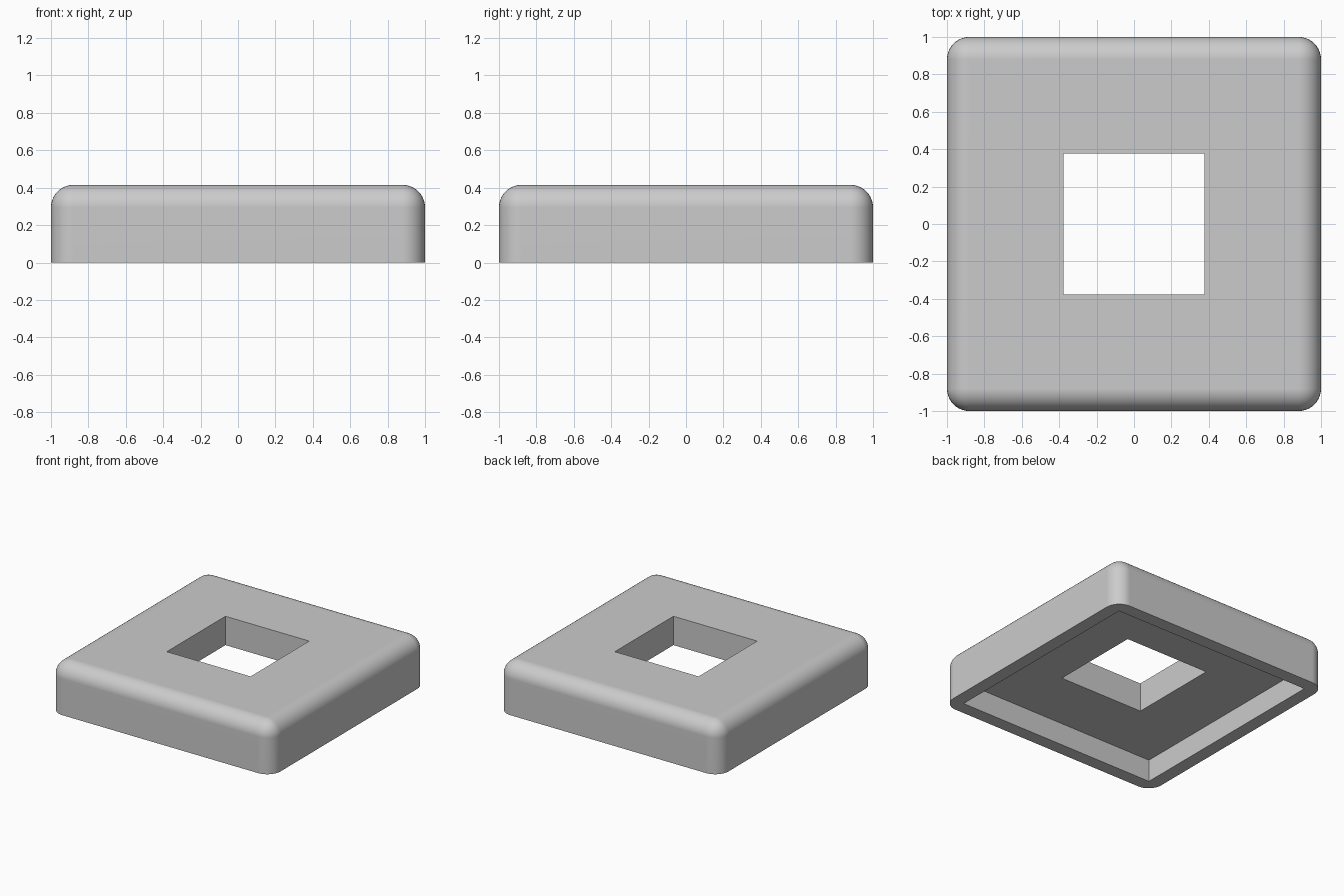
import bpy
import bmesh
import math
from mathutils import Matrix, Vector

HEIGHT = 0.415
ROUND = 0.12
HOLE = 0.755       # width of the square opening
RECESS = 1.785     # width of the hollow underneath
DEPTH = 0.18       # depth of the hollow

if "Cube" in bpy.data.objects:
    bpy.data.objects.remove(bpy.data.objects["Cube"])

GREY = (0.6, 0.6, 0.6, 1)
grey = bpy.data.materials.new("light_grey")
grey.use_nodes = True
grey.diffuse_color = GREY
grey.node_tree.nodes["Principled BSDF"].inputs["Base Color"].default_value = GREY


def block(name, width, bottom, top, rounding=0):
    """Square block; rounding softens every edge except those underneath."""
    bm = bmesh.new()
    bmesh.ops.create_cube(bm, size=1)
    bmesh.ops.scale(bm, vec=(width, width, top - bottom), verts=bm.verts)
    bmesh.ops.translate(bm, vec=(0, 0, (bottom + top) / 2), verts=bm.verts)
    if rounding:
        edges = [e for e in bm.edges if max(v.co.z for v in e.verts) > bottom + 0.01]
        bmesh.ops.bevel(bm, geom=edges, offset=rounding, segments=10,
                        profile=0.5, affect='EDGES', clamp_overlap=True)
    mesh = bpy.data.meshes.new(name)
    bm.to_mesh(mesh)
    bm.free()
    mesh.materials.append(grey)
    obj = bpy.data.objects.new(name, mesh)
    bpy.context.collection.objects.link(obj)
    return obj


# Rounded frame body
body = block("square_frame", 2, 0, HEIGHT, ROUND)
bpy.context.view_layer.objects.active = body
body.select_set(True)

# Hollow underside, then the opening through the middle
for name, width, bottom, top in (("underside_hollow", RECESS, -0.2, DEPTH),
                                 ("centre_opening", HOLE, -0.3, HEIGHT + 0.2)):
    cutter = block(name, width, bottom, top)
    cutter.hide_render = True
    cut = body.modifiers.new(name, 'BOOLEAN')
    cut.operation = 'DIFFERENCE'
    cut.solver = 'EXACT'
    cut.object = cutter
    bpy.ops.object.modifier_apply(modifier=cut.name)
    bpy.data.objects.remove(cutter)

# Smooth rounded edges with clean flat faces
bpy.ops.object.shade_smooth_by_angle(angle=math.radians(30))
normals = body.modifiers.new("flat_face_normals", 'WEIGHTED_NORMAL')
normals.keep_sharp = True
